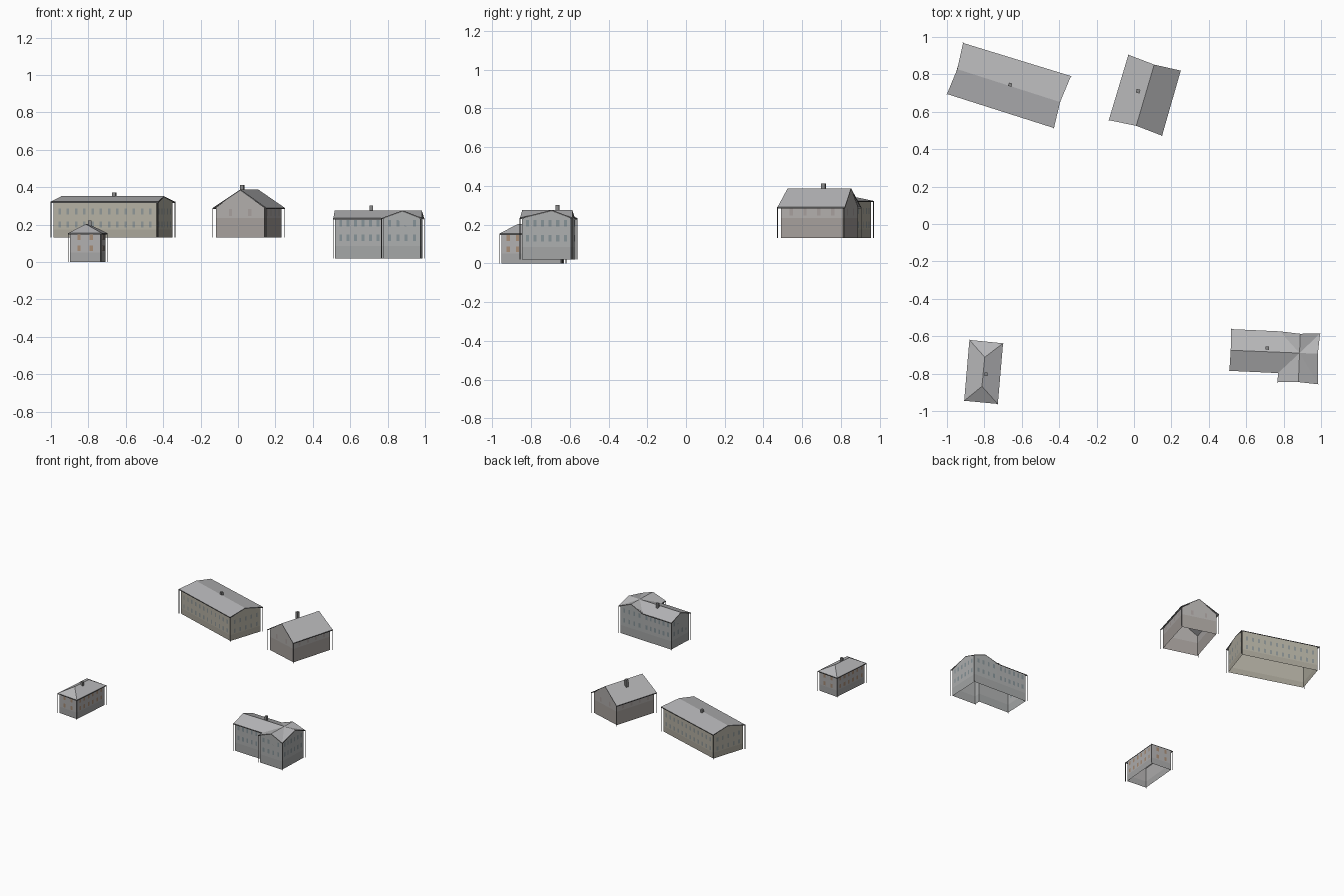
import bpy, bmesh
from mathutils import Vector, Matrix

if "Cube" in bpy.data.objects:
    bpy.data.objects.remove(bpy.data.objects["Cube"])


def material(name, rgb):
    m = bpy.data.materials.new(name)
    m.diffuse_color = (*rgb, 1)
    m.use_nodes = True
    m.node_tree.nodes["Principled BSDF"].inputs["Base Color"].default_value = m.diffuse_color
    return m


def mesh_object(name, verts, faces, mat):
    me = bpy.data.meshes.new(name)
    me.from_pydata(verts, [], faces)
    me.materials.append(mat)
    ob = bpy.data.objects.new(name, me)
    bpy.context.collection.objects.link(ob)
    return ob


ROOF = material("roof_grey", (0.47, 0.47, 0.48))
TRIM = material("trim_dark", (0.16, 0.16, 0.16))
BRICK = material("chimney_grey", (0.25, 0.25, 0.25))


def inset(poly, d):
    """Move every edge of a counter-clockwise outline inward by d."""
    out = []
    n = len(poly)
    for i, p in enumerate(poly):
        a = (Vector(p) - Vector(poly[i - 1])).normalized()
        b = (Vector(poly[(i + 1) % n]) - Vector(p)).normalized()
        na, nb = Vector((-a.y, a.x)), Vector((-b.y, b.x))
        out.append(Vector(p) + (na + nb) * d / (1 + na.dot(nb)))
    return out


def building(name, corners, base, eave, apexes, roof_faces, gables, overhang,
             band, wall_rgb, base_rgb, glass_rgb, rows, columns, win, chimney,
             skip_pipes=()):
    n = len(corners)
    # roof surface
    pts = [(x, y, eave) for x, y in corners] + list(apexes)
    mesh_object(name + "_roof", pts, roof_faces, ROOF)

    # dark edge board round the roof outline
    rim = []
    for i in range(n):
        rim.append(pts[i])
        if i in gables:
            rim.append(pts[gables[i]])
    k = len(rim)
    low = [(x, y, z - 0.007) for x, y, z in rim]
    mesh_object(name + "_roof_edge", rim + low,
                [(i, i + k, (i + 1) % k + k, (i + 1) % k) for i in range(k)], TRIM)

    # walls: plinth band, upper wall, gable tops, open below
    foot = inset(corners, overhang)
    ring = lambda z: [(p.x, p.y, z) for p in foot]
    quads = [(i, (i + 1) % n, (i + 1) % n + n, i + n) for i in range(n)]
    mesh_object(name + "_plinth", ring(base) + ring(band), quads,
                material(name + "_plinth", base_rgb))
    verts = ring(band) + ring(eave + 0.002)
    faces = list(quads)
    for i, apex in gables.items():
        x, y, z = pts[apex]
        verts.append((x, y, z - 0.002))
        a, b, c, d = quads[i]
        faces[i] = (a, b, c, len(verts) - 1, d)
    mesh_object(name + "_walls", verts, faces, material(name + "_wall", wall_rgb))

    # window panes
    wv, wf = [], []
    for i, cols in columns.items():
        p, q = foot[i], foot[(i + 1) % n]
        d = (q - p).normalized()
        out = Vector((d.y, -d.x)) * 0.0012
        for c in range(cols):
            mid = p.lerp(q, (c + 0.75) / (cols + 0.5)) + out
            for z in rows:
                s = len(wv)
                for sx, sz in ((-1, -1), (1, -1), (1, 1), (-1, 1)):
                    e = mid + d * sx * win[0] / 2
                    wv.append((e.x, e.y, z + sz * win[1] / 2))
                wf.append((s, s + 1, s + 2, s + 3))
    mesh_object(name + "_windows", wv, wf, material(name + "_glass", glass_rgb))

    # downpipes at the roof corners
    bm = bmesh.new()
    for i, (x, y) in enumerate(corners):
        if i not in skip_pipes:
            bmesh.ops.create_cone(bm, segments=6, radius1=0.002, radius2=0.002,
                                  depth=eave - base, cap_ends=True,
                                  matrix=Matrix.Translation((x, y, (eave + base) / 2)))
    pipes = mesh_object(name + "_downpipes", [], [], TRIM)
    bm.to_mesh(pipes.data)
    bm.free()

    # chimney aligned with the front wall
    x, y, z0, z1, size = chimney
    d = (Vector(corners[1]) - Vector(corners[0])).normalized() * size / 2
    s = Vector((-d.y, d.x))
    sq = [-d - s, d - s, d + s, s - d]
    cv = [(x + e.x, y + e.y, z) for z in (z0, z1) for e in sq]
    mesh_object(name + "_chimney", cv,
                [(i, (i + 1) % 4, (i + 1) % 4 + 4, i + 4) for i in range(4)]
                + [(4, 5, 6, 7), (3, 2, 1, 0)], BRICK)


# long house, back left
building("long_house",
         [(-1.0, 0.695), (-0.428, 0.513), (-0.337, 0.791), (-0.914, 0.968)],
         0.13, 0.323, [(-0.945, 0.828, 0.352), (-0.395, 0.652, 0.352)],
         [(0, 1, 5, 4), (2, 3, 4, 5)], {1: 5, 3: 4}, 0.011, 0.175,
         (0.46, 0.44, 0.37), (0.40, 0.38, 0.32), (0.28, 0.31, 0.31),
         (0.2, 0.27), {0: 12, 1: 5, 2: 12, 3: 5}, (0.015, 0.032),
         (-0.662, 0.745, 0.335, 0.372, 0.018))

# barn, back middle
building("barn",
         [(-0.135, 0.555), (0.15, 0.472), (0.25, 0.82), (-0.03, 0.905)],
         0.13, 0.29, [(0.012, 0.525, 0.388), (0.108, 0.852, 0.388)],
         [(0, 4, 5, 3), (1, 2, 5, 4)], {0: 4, 2: 5}, 0.014, 0.235,
         (0.44, 0.42, 0.41), (0.38, 0.35, 0.33), (0.38, 0.34, 0.33),
         (0.265,), {0: 2, 1: 4, 2: 2, 3: 4}, (0.018, 0.035),
         (0.022, 0.71, 0.33, 0.412, 0.02))

# small hipped house, front left
building("small_house",
         [(-0.908, -0.945), (-0.728, -0.962), (-0.70, -0.638), (-0.88, -0.62)],
         0.0, 0.155, [(-0.813, -0.868, 0.203), (-0.798, -0.712, 0.203)],
         [(0, 1, 4), (1, 2, 5, 4), (2, 3, 5), (3, 0, 4, 5)], {}, 0.009, 0.05,
         (0.44, 0.43, 0.43), (0.38, 0.38, 0.38), (0.38, 0.26, 0.18),
         (0.073, 0.132), {0: 2, 1: 6, 2: 2, 3: 6}, (0.018, 0.03),
         (-0.792, -0.803, 0.18, 0.222, 0.017))

# house with cross-gabled wing, front right
building("wing_house",
         [(0.51, -0.785), (0.77, -0.797), (0.767, -0.845), (0.985, -0.857),
          (0.995, -0.585), (0.78, -0.574), (0.52, -0.562)],
         0.02, 0.235, [(0.517, -0.675, 0.276), (0.885, -0.69, 0.276),
                       (0.879, -0.845, 0.276), (0.983, -0.693, 0.276),
                       (0.889, -0.587, 0.276)],
         [(0, 1, 8, 7), (1, 2, 9, 8), (9, 3, 8), (3, 10, 8), (10, 4, 8),
          (4, 11, 8), (11, 5, 8), (5, 6, 7, 8)],
         {2: 9, 3: 10, 4: 11, 6: 7}, 0.009, 0.085,
         (0.42, 0.43, 0.43), (0.37, 0.38, 0.38), (0.24, 0.29, 0.31),
         (0.13, 0.207), {0: 6, 2: 4, 3: 6, 4: 4, 5: 6, 6: 4}, (0.016, 0.034),
         (0.712, -0.663, 0.25, 0.302, 0.018), skip_pipes=(1, 5))
